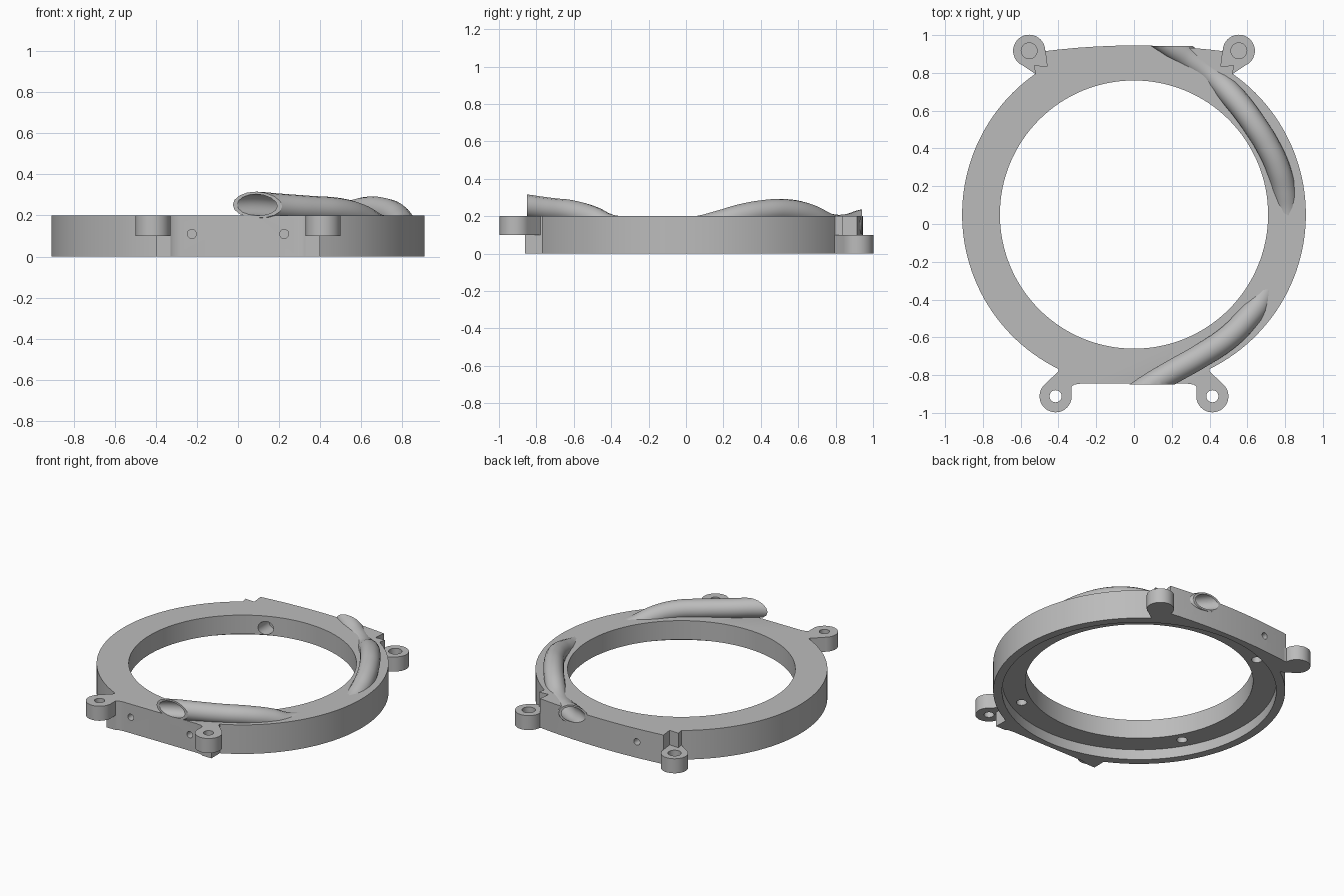
import bpy, bmesh, math
from mathutils import Vector, Matrix

if "Cube" in bpy.data.objects:
    bpy.data.objects.remove(bpy.data.objects["Cube"])

CY = 0.05            # ring centre in y
H = 0.2              # ring height
grey = bpy.data.materials.new("plain_grey")
grey.diffuse_color = (0.5, 0.5, 0.5, 1)
grey.use_nodes = True
grey.node_tree.nodes["Principled BSDF"].inputs["Base Color"].default_value = grey.diffuse_color


def add(name, mesh):
    ob = bpy.data.objects.new(name, mesh)
    bpy.context.collection.objects.link(ob)
    mesh.materials.clear()
    mesh.materials.append(grey)
    return ob


def prism(name, outline, z0, z1):
    bm = bmesh.new()
    face = bm.faces.new([bm.verts.new((x, y, z0)) for x, y in outline])
    ext = bmesh.ops.extrude_face_region(bm, geom=[face])
    top = [v for v in ext["geom"] if isinstance(v, bmesh.types.BMVert)]
    bmesh.ops.translate(bm, verts=top, vec=(0, 0, z1 - z0))
    bmesh.ops.recalc_face_normals(bm, faces=bm.faces)
    me = bpy.data.meshes.new(name)
    bm.to_mesh(me)
    bm.free()
    return add(name, me)


def cylinder(name, a, b, r, n=32):
    a, b = Vector(a), Vector(b)
    bm = bmesh.new()
    rot = (b - a).to_track_quat("Z", "Y").to_matrix().to_4x4()
    bmesh.ops.create_cone(bm, cap_ends=True, segments=n, radius1=r, radius2=r,
                          depth=(b - a).length, matrix=Matrix.Translation((a + b) / 2) @ rot)
    me = bpy.data.meshes.new(name)
    bm.to_mesh(me)
    bm.free()
    return add(name, me)


def boolean(ob, tools, op="DIFFERENCE"):
    for t in tools:
        m = ob.modifiers.new(op.lower(), "BOOLEAN")
        m.operation, m.solver, m.object = op, "EXACT", t
        t.hide_render = True
        t.hide_set(True)


def finish(ob):
    """Apply the modifiers and keep sharp edges."""
    bpy.context.view_layer.update()
    dg = bpy.context.evaluated_depsgraph_get()
    me = bpy.data.meshes.new_from_object(ob.evaluated_get(dg))
    ob.modifiers.clear()
    ob.data = me
    me.materials.clear()
    me.materials.append(grey)
    bpy.ops.object.select_all(action="DESELECT")
    ob.select_set(True)
    bpy.context.view_layer.objects.active = ob
    bpy.ops.object.shade_smooth_by_angle(angle=math.radians(30))


def sweep(name, points, r):
    """Round tube along a smooth path."""
    cu = bpy.data.curves.new(name, "CURVE")
    cu.dimensions = "3D"
    cu.bevel_depth, cu.bevel_resolution, cu.use_fill_caps = r, 6, True
    cu.resolution_u = 8
    sp = cu.splines.new("BEZIER")
    sp.bezier_points.add(len(points) - 1)
    for bp, p in zip(sp.bezier_points, points):
        bp.co = p
        bp.handle_left_type = bp.handle_right_type = "AUTO"
    tmp = bpy.data.objects.new(name + "_path", cu)
    bpy.context.collection.objects.link(tmp)
    bpy.context.view_layer.update()
    me = bpy.data.meshes.new_from_object(
        tmp.evaluated_get(bpy.context.evaluated_depsgraph_get()))
    bpy.data.objects.remove(tmp)
    bm = bmesh.new()
    bm.from_mesh(me)
    bmesh.ops.remove_doubles(bm, verts=bm.verts, dist=1e-5)
    bmesh.ops.recalc_face_normals(bm, faces=bm.faces)
    bm.to_mesh(me)
    bm.free()
    return add(name, me)


# ring outline: round flanks, flat front pad, gently bowed back pad
half = [(0, -0.845), (0.28, -0.845), (0.315, -0.85), (0.33, -0.86), (0.4, -0.86)]
for i in range(49):
    a = math.radians(-64 + 119 * i / 48)
    half.append((0.91 * math.cos(a), CY + 0.91 * math.sin(a)))
half += [(0.53, 0.84), (0.46, 0.835), (0.47, 0.915)]
half += [(x, 0.945 - 0.03 * (x / 0.47) ** 2) for x in (0.4, 0.3, 0.2, 0.1, 0)]
outline = half + [(-x, y) for x, y in reversed(half[1:-1])]
ring = prism("ring_body", outline, 0, H)

# wire channel path, dipping inside the ring between two raised stretches
path = [(0.0, -0.91, 0.252), (0.09, -0.85, 0.252), (0.2, -0.785, 0.243),
        (0.35, -0.70, 0.232), (0.5, -0.60, 0.22), (0.6, -0.50, 0.19),
        (0.67, -0.41, 0.148), (0.75, -0.25, 0.133), (0.805, -0.08, 0.133),
        (0.81, 0.06, 0.138), (0.795, 0.18, 0.168), (0.765, 0.29, 0.2),
        (0.71, 0.41, 0.222), (0.635, 0.53, 0.228), (0.545, 0.65, 0.205),
        (0.43, 0.77, 0.15), (0.3, 0.87, 0.15), (0.2, 0.94, 0.172), (0.1, 1.01, 0.185)]
tube = sweep("wire_tube", path, 0.064)
channel = sweep("channel_cutter", path, 0.052)
trim = prism("trim_cutter", [(-1, -0.85), (1, -0.85), (1, 0.942), (-1, 0.942)], -0.5, 1)
boolean(tube, [trim], "INTERSECT")
boolean(tube, [channel])

# bore, underside recess, screw holes and cable hole
cutters = [cylinder("bore_cutter", (0, CY, -0.1), (0, CY, 0.5), 0.71, 128),
           cylinder("recess_cutter", (0, CY, -0.1), (0, CY, 0.07), 0.855, 128),
           cylinder("back_hole_cutter", (-0.28, 0.6, 0.11), (-0.28, 1, 0.11), 0.022),
           cylinder("back_bore_cutter", (-0.28, 0.5, 0.118), (-0.28, 0.8, 0.118), 0.045)]
for s in (-1, 1):
    cutters.append(cylinder("front_hole_cutter", (s * 0.225, -0.9, 0.11),
                            (s * 0.225, -0.75, 0.11), 0.022))
for k in range(4):
    a = math.radians(30 + 90 * k)
    x, y = 0.78 * math.cos(a), CY + 0.78 * math.sin(a)
    cutters.append(cylinder("under_hole_cutter", (x, y, 0.04), (x, y, 0.12), 0.033))
boolean(ring, cutters + [channel])
finish(ring)
finish(tube)


def lug(name, s, c, neck, z0, z1, hole_r, hole_z):
    """Round ear with a neck into the ring and a vertical hole."""
    ear = cylinder(name, (s * c[0], c[1], z0), (s * c[0], c[1], z1), 0.085, 48)
    arm = prism(name + "_neck_cutter", [(s * x, y) for x, y in neck], z0, z1)
    hole = cylinder(name + "_hole_cutter", (s * c[0], c[1], hole_z),
                    (s * c[0], c[1], z1 + 0.1), hole_r)
    boolean(ear, [arm], "UNION")
    boolean(ear, [hole])
    finish(ear)


# front ears sit high with through holes, back ears sit low with blind holes
for s, side in ((-1, "left"), (1, "right")):
    lug("front_ear_" + side, s, (0.415, -0.912),
        [(0.33, -0.912), (0.38, -0.912), (0.475, -0.852), (0.395, -0.775), (0.36, -0.79),
         (0.33, -0.85)], 0.1, H, 0.032, 0)
    lug("back_ear_" + side, s, (0.555, 0.917),
        [(0.44, 0.915), (0.475, 0.918), (0.53, 0.917), (0.605, 0.85), (0.515, 0.79), (0.44, 0.83)],
        0, 0.1, 0.042, 0.03)

# remove helper solids
for ob in [o for o in bpy.data.objects if "cutter" in o.name]:
    bpy.data.objects.remove(ob)
